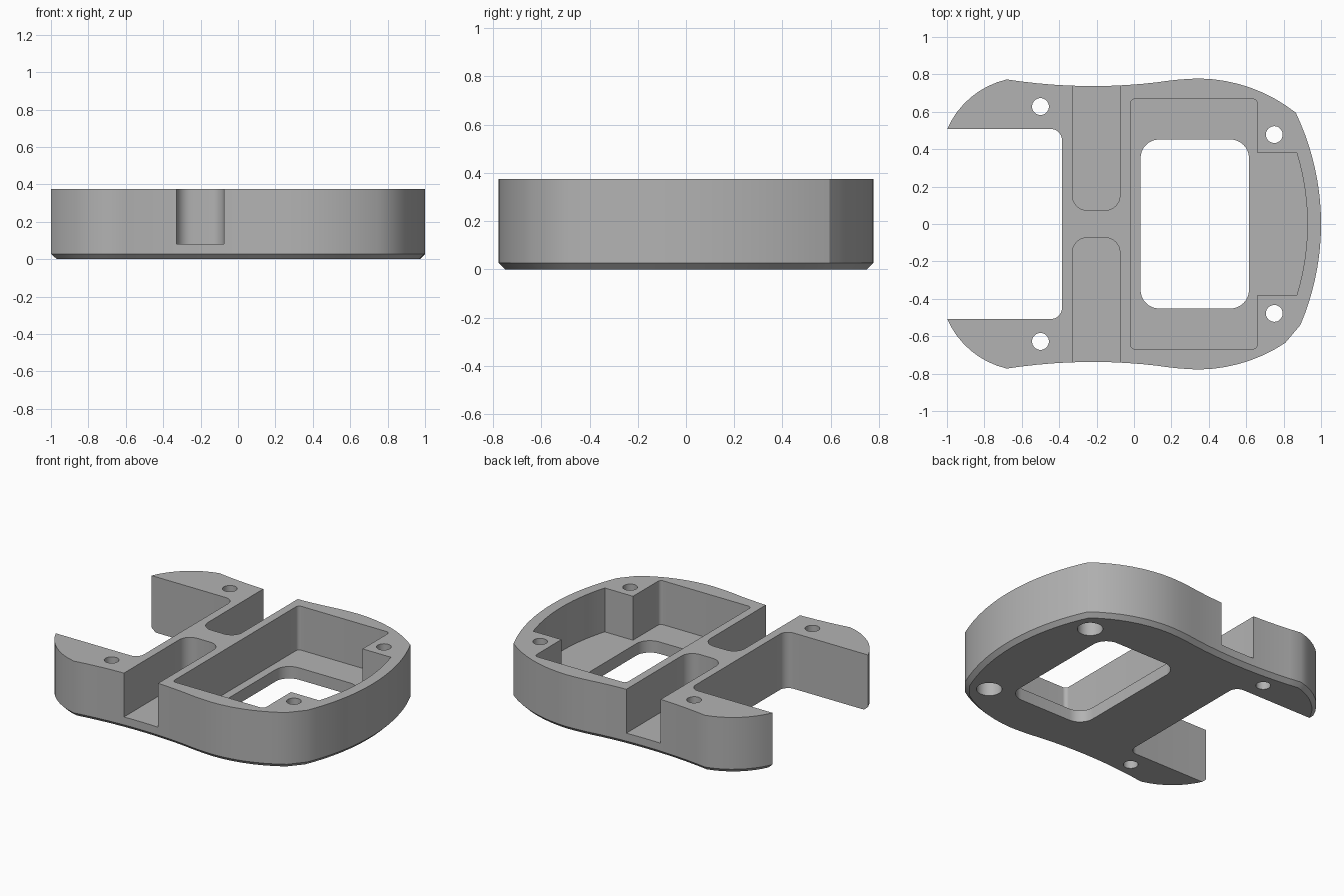
import bpy, bmesh, math
from mathutils import Vector

if "Cube" in bpy.data.objects:
    bpy.data.objects.remove(bpy.data.objects["Cube"], do_unlink=True)

HEIGHT, FLOOR, CHAMFER = 0.375, 0.08, 0.027

grey = bpy.data.materials.new("plain grey")
grey.use_nodes = True
colour = (0.45, 0.45, 0.45, 1)
grey.diffuse_color = colour
grey.node_tree.nodes["Principled BSDF"].inputs["Base Color"].default_value = colour


def arc(a, b, bulge, n):
    """Circular arc from a to b, bulging to the left; the end point is left out."""
    a, b = Vector(a), Vector(b)
    chord = b - a
    half = 2 * math.atan(2 * bulge / chord.length)
    radius = chord.length / 2 / math.sin(half)
    side = Vector((-chord.y, chord.x)).normalized()
    centre = (a + b) / 2 + side * (bulge - radius)
    pts = []
    for i in range(n):
        t = half * (1 - 2 * i / n)
        pts.append(centre + side * radius * math.cos(t)
                   - chord.normalized() * radius * math.sin(t))
    return pts


def rounded(corners, n=8):
    """Polygon from (x, y, radius) corners with right-angle fillets."""
    pts = []
    for i, (x, y, r) in enumerate(corners):
        p = Vector((x, y))
        if not r:
            pts.append(p)
            continue
        u = (Vector(corners[i - 1][:2]) - p).normalized() * r
        v = (Vector(corners[(i + 1) % len(corners)][:2]) - p).normalized() * r
        for k in range(n + 1):
            t = math.pi / 2 * k / n
            pts.append(p + u * (1 - math.sin(t)) + v * (1 - math.cos(t)))
    return pts


def box_profile(x0, x1, y0, y1, r):
    return rounded([(x0, y0, r), (x1, y0, r), (x1, y1, r), (x0, y1, r)])


def circle(x, y, r, n=32):
    return [Vector((x + r * math.cos(math.tau * i / n),
                    y + r * math.sin(math.tau * i / n))) for i in range(n)]


def offset(pts, d):
    """Move a clockwise outline inwards by d."""
    out = []
    for i, p in enumerate(pts):
        e = (p - pts[i - 1]).normalized()
        f = (pts[(i + 1) % len(pts)] - p).normalized()
        m = Vector((e.y, -e.x)) + Vector((f.y, -f.x))
        out.append(p + m * (2 * d / m.length_squared))
    return out


def loft(name, layers):
    """Solid through a stack of (outline, z) layers."""
    bm = bmesh.new()
    rings = [[bm.verts.new((p.x, p.y, z)) for p in pts] for pts, z in layers]
    n = len(rings[0])
    for low, high in zip(rings, rings[1:]):
        for i in range(n):
            j = (i + 1) % n
            bm.faces.new((low[i], low[j], high[j], high[i]))
    bm.faces.new(rings[0])
    bm.faces.new(rings[-1])
    bmesh.ops.recalc_face_normals(bm, faces=bm.faces)
    mesh = bpy.data.meshes.new(name)
    bm.to_mesh(mesh)
    bm.free()
    mesh.materials.append(grey)
    obj = bpy.data.objects.new(name, mesh)
    bpy.context.collection.objects.link(obj)
    return obj


# Outer outline: back half from the arm tip to the nose corner, then mirrored
tip, shoulder, flank, hip, corner = (
    (-1, 0.505), (-0.68, 0.773), (0.12, 0.757), (0.35, 0.778), (0.865, 0.595))
half = (arc(tip, shoulder, 0.05, 8) + arc(shoulder, flank, -0.027, 10)
        + arc(flank, hip, 0.004, 4) + arc(hip, corner, 0.045, 8))
nose = arc(corner, (corner[0], -corner[1]), 0.135, 20)
front_half = [Vector((p.x, -p.y)) for p in reversed(half)]
outline = half + nose + front_half

# Body with the chamfered bottom rim
body = loft("tray_body", [(offset(outline, CHAMFER), 0),
                          (outline, CHAMFER), (outline, HEIGHT)])
bpy.context.view_layer.objects.active = body
body.select_set(True)


def cut(name, profile, low=-0.1, high=HEIGHT + 0.1):
    cutter = loft(name, [(profile, low), (profile, high)])
    cutter.hide_render = True
    mod = body.modifiers.new(name, "BOOLEAN")
    mod.operation, mod.solver, mod.object = "DIFFERENCE", "EXACT", cutter
    bpy.ops.object.modifier_apply(modifier=name)
    bpy.data.objects.remove(cutter, do_unlink=True)


# Open bay between the two arms
cut("arm_bay", box_profile(-1.3, -0.385, -0.508, 0.508, 0.06))

# Main pocket with the curved extension into the nose
bay_end = [(p.x, p.y, 0) for p in arc((0.87, 0.38), (0.87, -0.38), 0.057, 14)]
cut("main_pocket", rounded(
    [(-0.02, 0.668, 0.025), (0.66, 0.668, 0.025), (0.66, 0.38, 0)] + bay_end
    + [(0.87, -0.38, 0), (0.66, -0.38, 0), (0.66, -0.668, 0.025),
       (-0.02, -0.668, 0.025)]), FLOOR)

# Window through the pocket floor
cut("floor_window", box_profile(0.035, 0.615, -0.452, 0.452, 0.1))

for side in (-1, 1):
    # Side channels, open to the outside
    ends = sorted((side * 0.073, side * 1.2))
    cut("side_channel", box_profile(-0.33, -0.075, *ends, 0.08), FLOOR)
    # Screw holes, counterbored from below at the nose
    cut("arm_hole", circle(-0.5, side * 0.628, 0.045))
    cut("nose_hole", circle(0.75, side * 0.478, 0.045))
    cut("nose_counterbore", circle(0.75, side * 0.478, 0.078), -0.1, 0.15)

bpy.ops.object.shade_smooth_by_angle(angle=math.radians(25))
